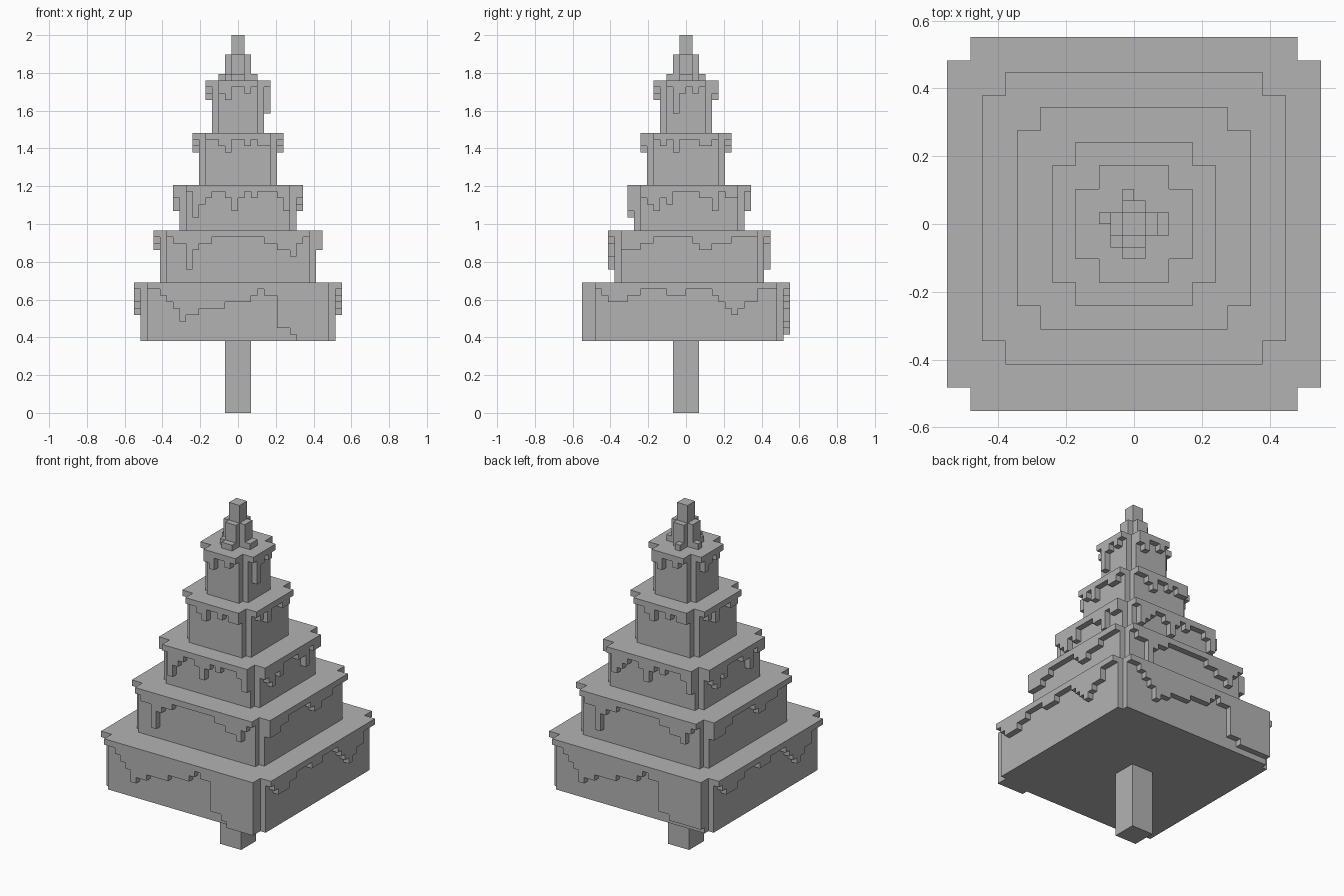
import bpy, bmesh
from mathutils import Vector

if "Cube" in bpy.data.objects:
    bpy.data.objects.remove(bpy.data.objects["Cube"], do_unlink=True)

UNIT = 2 / 58  # edge of one block

grey = bpy.data.materials.new("plain_grey")
grey.use_nodes = True
colour = (0.45, 0.45, 0.45, 1)
grey.diffuse_color = colour
grey.node_tree.nodes["Principled BSDF"].inputs["Base Color"].default_value = colour


def prism(name, outline, push):
    """Extrude a flat outline, measured in blocks, along the push vector."""
    bm = bmesh.new()
    face = bm.faces.new([bm.verts.new(Vector(p) * UNIT) for p in outline])
    extruded = bmesh.ops.extrude_face_region(bm, geom=[face], use_keep_orig=True)
    moved = [v for v in extruded["geom"] if isinstance(v, bmesh.types.BMVert)]
    bmesh.ops.translate(bm, verts=moved, vec=Vector(push) * UNIT)
    bmesh.ops.recalc_face_normals(bm, faces=bm.faces)
    mesh = bpy.data.meshes.new(name)
    bm.to_mesh(mesh)
    bm.free()
    mesh.materials.append(grey)
    part = bpy.data.objects.new(name, mesh)
    bpy.context.collection.objects.link(part)
    return part


def box(name, xs, ys, zs):
    outline = [(xs[0], ys[0], zs[0]), (xs[1], ys[0], zs[0]),
               (xs[1], ys[1], zs[0]), (xs[0], ys[1], zs[0])]
    return prism(name, outline, (0, 0, zs[1] - zs[0]))


def tier_body(name, hx, hy, cy, low, high):
    """Square block with one-block notches in its four corners."""
    quarter = [(hx, hy - 1), (hx - 1, hy - 1), (hx - 1, hy)]
    outline = []
    for sx, sy in ((1, 1), (-1, 1), (-1, -1), (1, -1)):
        corner = quarter if sx * sy > 0 else quarter[::-1]
        outline += [(sx * x, cy + sy * y, low) for x, y in corner]
    return prism(name, outline, (0, 0, high - low))


def fringe(name, origin, along, outward, top, depths):
    """Overhanging rim whose lower edge hangs down in steps."""
    origin, along = Vector(origin), Vector(along)
    start = -len(depths) / 2
    edge = [(start, top)]
    for i, depth in enumerate(depths):
        for a in (start + i, start + i + 1):
            point = (a, top - depth)
            if len(edge) > 1 and edge[-1][1] == point[1]:
                if edge[-1][0] == a:
                    continue
                if len(edge) > 2 and edge[-2][1] == point[1]:
                    edge.pop()
            edge.append(point)
    edge.append((-start, top))
    outline = [origin + along * a + Vector((0, 0, z)) for a, z in edge]
    return prism(name, outline, outward)


# Tiers: half width, half length, y offset, bottom, top,
# rim depths for front and right, deepest rim for back and left
tiers = {
    "lowest": (15, 15, 0, 11, 20, "1123465544443333212277899999",
               "1233322111122211112345433111", 8, 5),
    "second": (12, 11.5, 0.5, 20, 28, "1226322111111112233421",
               "333221111112332221111", 6, 4),
    "middle": (9, 8.5, 0.5, 28, 35, "1532112421211124",
               "234231111224122", 4, 4),
    "fourth": (6, 6, 0, 35, 43, "1123112122", "1213111221", 3, 3),
    "upper": (4, 4, 0, 43, 51, "231121", "152121", 4, 3),
}

for label, (hx, hy, cy, low, high, front, right, back_cap, left_cap) in tiers.items():
    tier_body(label + "_tier", hx, hy, cy, low, high)
    front = [int(c) for c in front]
    right = [int(c) for c in right]
    back = [min(d, back_cap) for d in front]
    left = [min(d, left_cap) for d in right]
    sides = (("front", (0, -1, 0), (1, 0, 0), front),
             ("right", (1, 0, 0), (0, 1, 0), right),
             ("back", (0, 1, 0), (-1, 0, 0), back),
             ("left", (-1, 0, 0), (0, -1, 0), left))
    for side, outward, along, depths in sides:
        origin = (outward[0] * hx, cy + outward[1] * hy, 0)
        fringe(f"{label}_{side}_fringe", origin, along, outward, high, depths)

# Trunk and spire
box("trunk", (-2, 2), (-2, 2), (0, 11))
box("spire", (-1, 1), (-1, 1), (51, 58))

# Four shoulders around the spire
shoulder = (51, 55)
box("shoulder_back", (-1, 1), (1, 2), shoulder)
box("shoulder_front", (-1, 1), (-2, -1), shoulder)
box("shoulder_right", (1, 2), (-1, 1), shoulder)
box("shoulder_left", (-2, -1), (-1, 1), shoulder)

# Low blocks at the foot of the shoulders
foot = (51, 52)
box("foot_back", (-1, 0), (2, 3), foot)
box("foot_front", (-1, 1), (-3, -2), foot)
box("foot_right", (2, 3), (-1, 1), foot)
box("foot_left", (-3, -2), (0, 1), foot)
box("foot_corner", (-2, -1), (-2, -1), foot)
